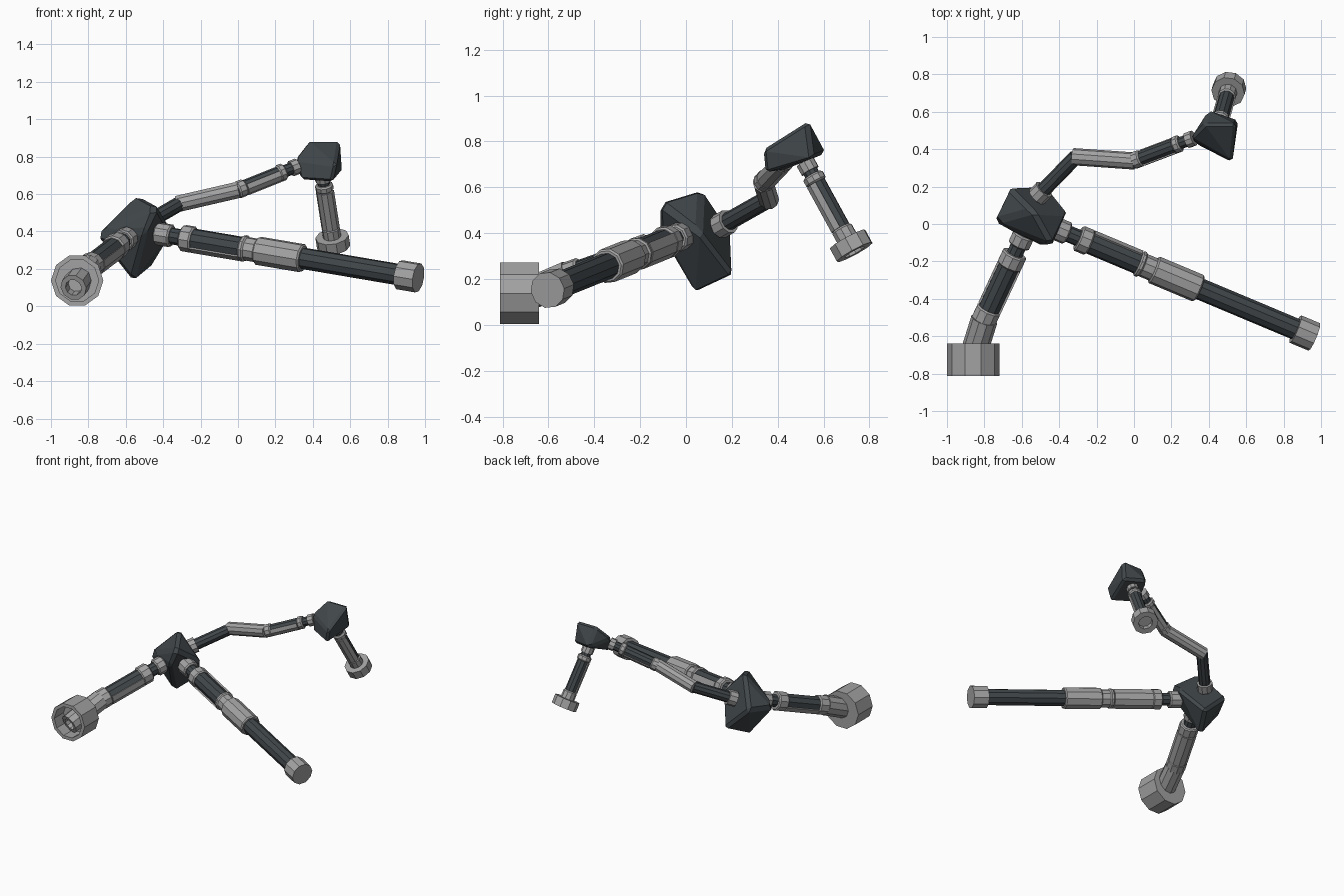
import bpy, bmesh, math
from mathutils import Vector, Matrix

cube = bpy.data.objects.get("Cube")
if cube:
    bpy.data.objects.remove(cube, do_unlink=True)

SIDES = 10


def material(name, color):
    m = bpy.data.materials.new(name)
    m.use_nodes = True
    m.diffuse_color = (*color, 1)
    m.node_tree.nodes["Principled BSDF"].inputs["Base Color"].default_value = (*color, 1)
    return m


LIGHT = material("light grey metal", (0.37, 0.365, 0.365))
DARK = material("dark slate", (0.053, 0.063, 0.069))


def finish(name, bm, mat):
    bmesh.ops.recalc_face_normals(bm, faces=bm.faces[:])
    me = bpy.data.meshes.new(name)
    bm.to_mesh(me)
    bm.free()
    me.materials.append(mat)
    ob = bpy.data.objects.new(name, me)
    bpy.context.collection.objects.link(ob)
    return ob


class Axis:
    """A limb line from a to b, with the direction its window opens to."""

    def __init__(self, a, b, opening=(0, 0, 1)):
        self.a = Vector(a)
        self.length = (Vector(b) - self.a).length
        z = (Vector(b) - self.a).normalized()
        x = Vector(opening)
        x = (x - z * x.dot(z)).normalized()
        self.z, self.x, self.y = z, x, z.cross(x)

    def point(self, t, r, angle):
        side = self.x * math.cos(angle) + self.y * math.sin(angle)
        return self.a + self.z * t + side * r


def lathe(name, axis, profile, mat, half=False):
    """Turn a (distance, radius) profile around an axis, fully or on the closed side only."""
    bm = bmesh.new()
    count = SIDES // 2 + 1 if half else SIDES
    cols = []
    for i in range(count):
        angle = math.pi / 2 + i * math.tau / SIDES
        cols.append([bm.verts.new(axis.point(t, r, angle)) for t, r in profile])
    for i in range(count - 1 if half else count):
        c, d = cols[i], cols[(i + 1) % count]
        for j in range(len(profile) - 1):
            bm.faces.new((c[j], c[j + 1], d[j + 1], d[j]))
    if half:
        bm.faces.new(cols[0])
        bm.faces.new(cols[-1])
    bmesh.ops.remove_doubles(bm, verts=bm.verts[:], dist=0.0001)
    return finish(name, bm, mat)


def rod(name, axis, t0, t1, r, mat, half=False, chamfer=0.0):
    prof = [(t0, 0), (t0, r - chamfer), (t0 + chamfer, r),
            (t1 - chamfer, r), (t1, r - chamfer), (t1, 0)]
    if not chamfer:
        prof = [(t0, 0), (t0, r), (t1, r), (t1, 0)]
    return lathe(name, axis, prof, mat, half)


def cup(name, axis, t0, t1, r, bore, floor, mat):
    return lathe(name, axis, [(t0, 0), (t0, r), (t1, r), (t1, bore), (floor, bore), (floor, 0)], mat)


def window_limb(name, axis, t0, t1, r, ring0, ring1):
    """Tube cut open on one side, with a dark core between two end rings."""
    rod(name + "_upper_ring", axis, t0, t0 + ring0, r, LIGHT, chamfer=0.008)
    rod(name + "_lower_ring", axis, t1 - ring1, t1, r, LIGHT, chamfer=0.008)
    rod(name + "_shell", axis, t0 + ring0, t1 - ring1, r, LIGHT, half=True)
    rod(name + "_core", axis, t0 + ring0, t1 - ring1, r * 0.84, DARK)


def hub(name, corners, bevel):
    """Skewed block with chamfered edges."""
    bm = bmesh.new()
    pts = [Vector(c) for c in corners]
    mid = sum(pts, Vector()) / len(pts)
    for p in pts:
        bm.verts.new(mid + (p - mid) * 1.07)
    bmesh.ops.convex_hull(bm, input=bm.verts[:])
    bmesh.ops.dissolve_limit(bm, angle_limit=math.radians(14),
                             verts=bm.verts[:], edges=bm.edges[:])
    ob = finish(name, bm, DARK)
    mod = ob.modifiers.new("chamfer", "BEVEL")
    mod.width = bevel
    mod.segments = 1
    mod.limit_method = "ANGLE"
    mod.angle_limit = math.radians(28)
    return ob


# Hubs
hub("main_hub", [(-.54, .07, .585), (-.44, -.11, .53), (-.745, .013, .38), (-.66, .19, .40),
                 (-.36, .06, .40), (-.49, -.11, .40), (-.47, .20, .22), (-.56, .04, .145)], 0.022)
hub("small_hub", [(.54, .53, .88), (.38, .53, .88), (.40, .60, .75), (.55, .55, .73),
                  (.52, .34, .76), (.31, .46, .79), (.50, .35, .67), (.34, .43, .68)], 0.016)

# Long leg
leg = Axis((-.38, -.04, .38), (.914, -.583, .16), (0, -1, 1))
rod("long_leg_collar", leg, -0.06, 0.03, 0.062, LIGHT, chamfer=0.008)
rod("long_leg_joint", leg, 0, 0.12, 0.045, DARK)
window_limb("long_leg", leg, 0.09, 0.47, 0.072, 0.07, 0.03)
rod("long_leg_sleeve", leg, 0.45, 0.56, 0.064, LIGHT)
rod("long_leg_barrel", leg, 0.53, 0.80, 0.077, LIGHT, chamfer=0.008)
rod("long_leg_shin", leg, 0.78, 1.38, 0.058, DARK)
rod("long_leg_cap", leg, 1.365, 1.475, 0.08, LIGHT)

# Short leg with the large open foot
short = Axis((-.60, -.08, .36), (-.81, -.53, .20), (-.4, -.1, 1))
rod("short_leg_collar", short, -0.03, 0.04, 0.062, LIGHT, chamfer=0.008)
rod("short_leg_joint", short, 0, 0.12, 0.045, DARK)
window_limb("short_leg", short, 0.09, short.length - 0.01, 0.07, 0.08, 0.08)
ankle = Axis((-.80, -.51, .21), (-.88, -.765, .10))
cup("short_leg_ankle", ankle, 0, ankle.length, 0.072, 0.045, 0.2, LIGHT)
foot = Axis((-.86, -.64, .138), (-.86, -.812, .138))
cup("large_foot", foot, 0, foot.length, 0.14, 0.115, 0.06, LIGHT)

# Rear arm
stub = Axis((-.50, .165, .44), (-.31, .36, .55))
rod("rear_arm_collar", stub, -0.03, 0.03, 0.055, LIGHT)
rod("rear_arm_stub", stub, 0, stub.length, 0.04, DARK)
lower = Axis((-.325, .36, .547), (0, .337, .622))
rod("rear_arm_lower_tube", lower, 0, lower.length + 0.005, 0.046, LIGHT)
upper = Axis((-.005, .337, .62), (.32, .46, .75), (0, .4, 1))
window_limb("rear_arm_upper", upper, 0, 0.29, 0.047, 0.05, 0.04)
rod("rear_arm_joint", upper, 0.28, 0.35, 0.033, DARK)
rod("rear_arm_end_collar", upper, 0.33, 0.37, 0.043, LIGHT)

# Hanging leg with its disc foot
hang = Axis((.45, .52, .71), (.507, .72, .345), (.1, 1, .3))
rod("hanging_leg_collar", hang, 0, 0.045, 0.043, LIGHT)
rod("hanging_leg_joint", hang, 0.03, 0.08, 0.034, DARK)
window_limb("hanging_leg", hang, 0.065, 0.40, 0.049, 0.04, 0.07)
cup("small_foot", hang, hang.length - 0.032, hang.length + 0.032, 0.09, 0.05, hang.length, LIGHT)
